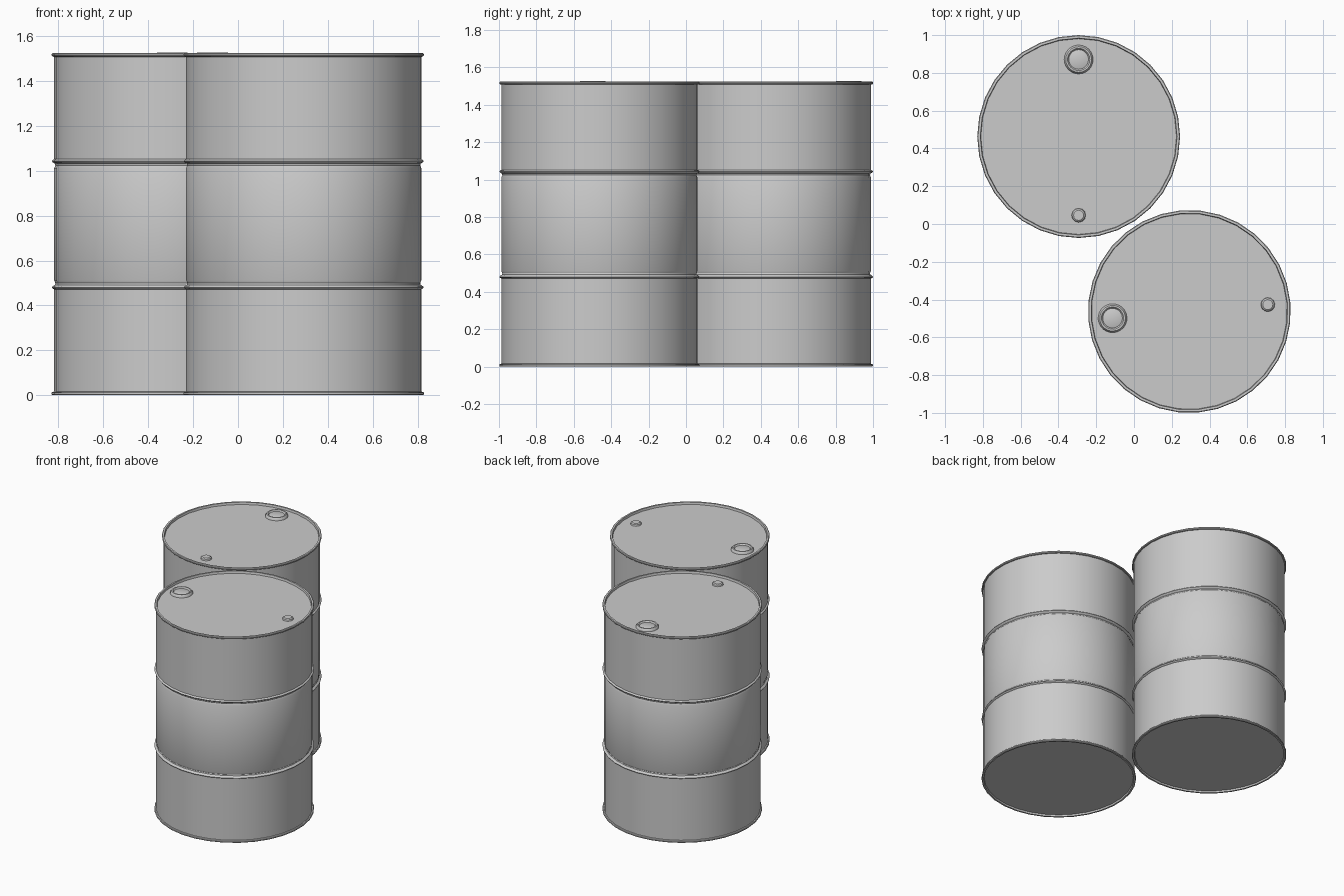
import bpy, bmesh, math
from mathutils import Matrix

if "Cube" in bpy.data.objects:
    bpy.data.objects.remove(bpy.data.objects["Cube"])

def lathe(name, profile, sides, matrix, angle=35):
    """Revolve (radius, z) points around z; radius 0 becomes a pole."""
    bm = bmesh.new()
    rings = []
    for r, z in profile:
        if r == 0:
            rings.append([bm.verts.new((0, 0, z))])
        else:
            rings.append([bm.verts.new((r * math.cos(2 * math.pi * i / sides),
                                        r * math.sin(2 * math.pi * i / sides), z))
                          for i in range(sides)])
    for a, b in zip(rings, rings[1:]):
        for i in range(sides):
            j = (i + 1) % sides
            if len(a) == 1:
                bm.faces.new((a[0], b[j], b[i]))
            elif len(b) == 1:
                bm.faces.new((a[i], a[j], b[0]))
            else:
                bm.faces.new((a[i], a[j], b[j], b[i]))
    bmesh.ops.recalc_face_normals(bm, faces=bm.faces)
    mesh = bpy.data.meshes.new(name)
    bm.to_mesh(mesh)
    bm.free()
    ob = bpy.data.objects.new(name, mesh)
    bpy.context.collection.objects.link(ob)
    ob.matrix_world = matrix
    bpy.ops.object.select_all(action='DESELECT')
    ob.select_set(True)
    bpy.context.view_layer.objects.active = ob
    bpy.ops.object.shade_smooth_by_angle(angle=math.radians(angle))
    return ob

R, BODY, H, LID = 0.537, 0.526, 1.524, 1.508

# Drum shell: recessed base, chime, two rolling hoops, top chime, recessed lid
shell = [(0, 0.012), (0.518, 0.012), (0.521, 0.0), (0.533, 0.0), (R, 0.004),
         (R, 0.011), (0.533, 0.015), (BODY, 0.016),
         (BODY, 0.472), (0.533, 0.475), (R, 0.480), (0.533, 0.486),
         (0.523, 0.492), (0.521, 0.500), (BODY, 0.512),
         (BODY, 1.012), (0.521, 1.024), (0.523, 1.032),
         (0.533, 1.038), (R, 1.044), (0.533, 1.049), (BODY, 1.052),
         (BODY, 1.508), (0.533, 1.509), (R, 1.513), (R, 1.520),
         (0.533, H), (0.521, H), (0.518, LID), (0, LID)]

# Large bung: raised ring with a sunken plug; small bung: low domed cap
large_bung = [(0.077, LID - 0.002), (0.075, 1.518), (0.068, 1.527), (0.059, 1.527),
              (0.052, 1.518), (0.048, 1.520), (0, 1.520)]
small_bung = [(0.038, LID - 0.002), (0.035, 1.518), (0.027, 1.524), (0, 1.524)]

for tag, x, y, turn in (("back", -0.293, 0.463, 90), ("front", 0.293, -0.463, 185)):
    base = Matrix.Translation((x, y, 0)) @ Matrix.Rotation(math.radians(turn), 4, 'Z')
    lathe(tag + "_drum_shell", shell, 32, base)
    lathe(tag + "_large_bung", large_bung, 24, base @ Matrix.Translation((0.408, 0, 0)))
    lathe(tag + "_small_bung", small_bung, 12, base @ Matrix.Translation((-0.417, 0, 0)))
